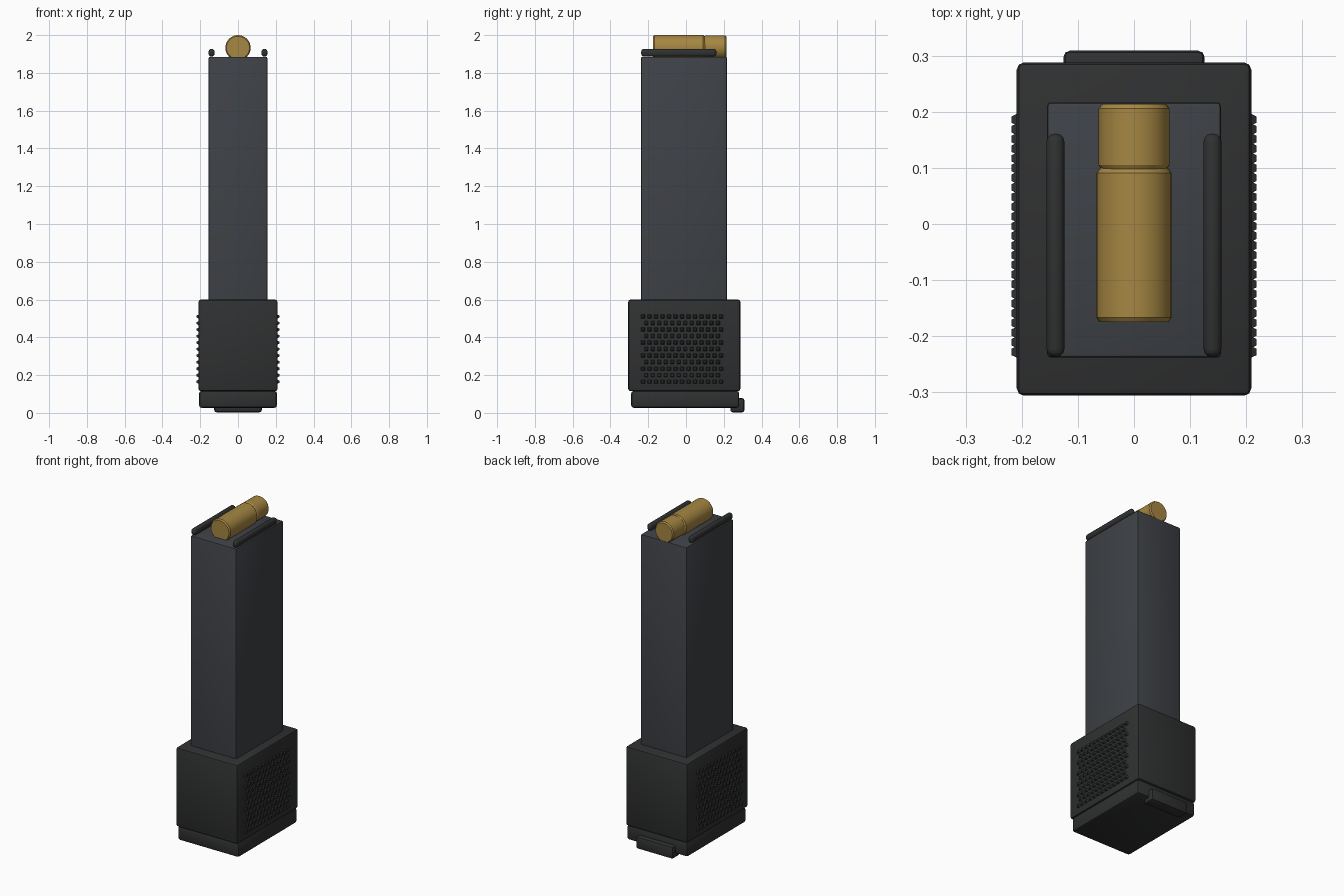
import bpy, bmesh
from math import pi
from mathutils import Matrix

if "Cube" in bpy.data.objects:
    bpy.data.objects.remove(bpy.data.objects["Cube"])


def material(name, rgb):
    m = bpy.data.materials.new(name)
    m.diffuse_color = (*rgb, 1)
    m.use_nodes = True
    m.node_tree.nodes["Principled BSDF"].inputs["Base Color"].default_value = m.diffuse_color
    return m


steel = material("dark_steel", (0.048, 0.053, 0.061))
polymer = material("black_polymer", (0.029, 0.030, 0.031))
brass = material("brass", (0.38, 0.24, 0.055))


def finish(name, bm, mat, smooth=True):
    bmesh.ops.recalc_face_normals(bm, faces=bm.faces)
    me = bpy.data.meshes.new(name)
    bm.to_mesh(me)
    bm.free()
    me.materials.append(mat)
    ob = bpy.data.objects.new(name, me)
    bpy.context.collection.objects.link(ob)
    if smooth:
        bpy.ops.object.select_all(action='DESELECT')
        ob.select_set(True)
        bpy.context.view_layer.objects.active = ob
        bpy.ops.object.shade_smooth_by_angle(angle=pi / 6)
    return ob


def box(name, lo, hi, mat, bevel, segments=2):
    bm = bmesh.new()
    size = [h - l for l, h in zip(lo, hi)]
    mid = [(h + l) / 2 for l, h in zip(lo, hi)]
    bmesh.ops.create_cube(bm, size=1, matrix=Matrix.Translation(mid) @ Matrix.Diagonal((*size, 1)))
    bmesh.ops.bevel(bm, geom=bm.edges[:], offset=bevel, segments=segments,
                    profile=0.5, affect='EDGES')
    return finish(name, bm, mat)


def lathe_y(name, profile, z, mat, sides=32):
    """Capped solid of revolution around a y axis, from (y, radius) pairs."""
    bm = bmesh.new()
    rings = []
    for y, r in profile:
        ring = bmesh.ops.create_circle(
            bm, segments=sides, radius=r,
            matrix=Matrix.Translation((0, y, z)) @ Matrix.Rotation(pi / 2, 4, 'X'))
        rings.append(ring["verts"])
    for a, b in zip(rings, rings[1:]):
        for i in range(sides):
            j = (i + 1) % sides
            bm.faces.new((a[i], a[j], b[j], b[i]))
    bm.faces.new(rings[0])
    bm.faces.new(rings[-1])
    return finish(name, bm, mat)


# Main tube, grip sleeve, floor plate and rear tab
box("tube_body", (-0.155, -0.238, 0.10), (0.155, 0.217, 1.885), steel, 0.007)
box("grip_sleeve", (-0.209, -0.306, 0.115), (0.209, 0.288, 0.60), polymer, 0.013)
box("floor_plate", (-0.206, -0.29, 0.027), (0.206, 0.281, 0.116), polymer, 0.013)
box("rear_tab", (-0.126, 0.235, 0.003), (0.126, 0.309, 0.078), polymer, 0.012)

# Rounded feed lips
for side, label in ((-1, "left"), (1, "right")):
    x = side * 0.14
    box("feed_lip_" + label, (x - 0.016, -0.237, 1.886), (x + 0.016, 0.161, 1.927),
        polymer, 0.0145, 3)

# Cartridge
lathe_y("cartridge_case", [(-0.175, 0.061), (-0.167, 0.067), (0.091, 0.067), (0.097, 0.062),
                           (0.104, 0.058)], 1.933, brass)
lathe_y("cartridge_tip", [(0.097, 0.058), (0.105, 0.063), (0.206, 0.063), (0.214, 0.057)],
        1.936, brass)

# Staggered grip studs on both sides
bm = bmesh.new()
pitch = 0.0345
for side in (-1, 1):
    for row in range(11):
        odd = row % 2
        for col in range(13 - odd):
            place = Matrix.Translation((side * 0.213, -0.228 + (col + odd / 2) * pitch,
                                        0.165 + row * pitch))
            bmesh.ops.create_cone(
                bm, cap_ends=True, segments=4, radius1=0.0155, radius2=0.008, depth=0.011,
                matrix=place @ Matrix.Rotation(side * pi / 2, 4, 'Y') @ Matrix.Rotation(pi / 4, 4, 'Z'))
finish("grip_studs", bm, polymer, smooth=False)
